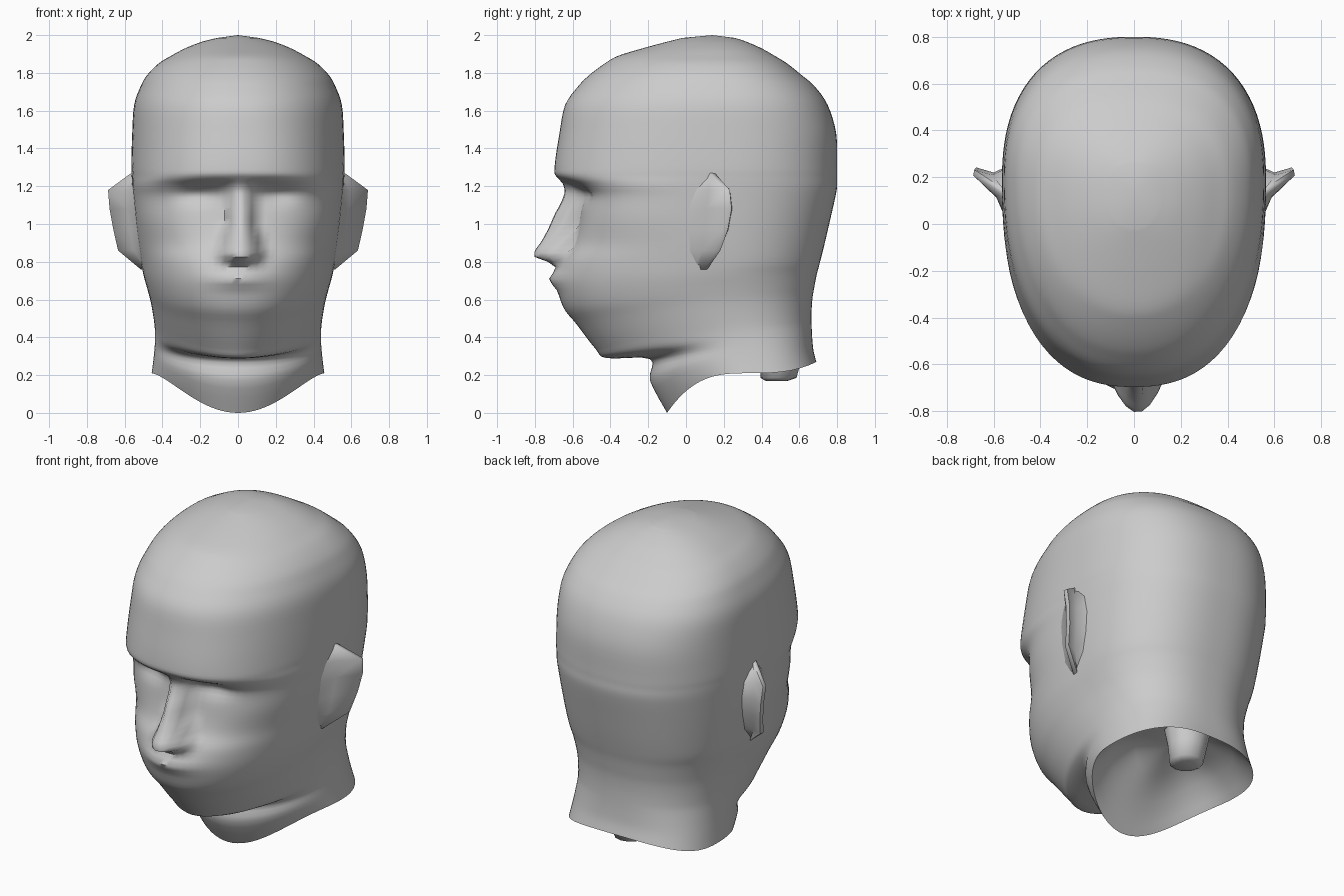
import bpy, bmesh, math

if "Cube" in bpy.data.objects:
    bpy.data.objects.remove(bpy.data.objects["Cube"])


def finish(bm, name, angle=60):
    bmesh.ops.recalc_face_normals(bm, faces=bm.faces)
    me = bpy.data.meshes.new(name)
    bm.to_mesh(me)
    bm.free()
    ob = bpy.data.objects.new(name, me)
    bpy.context.collection.objects.link(ob)
    bpy.ops.object.select_all(action='DESELECT')
    ob.select_set(True)
    bpy.context.view_layer.objects.active = ob
    bpy.ops.object.shade_smooth_by_angle(angle=math.radians(angle))
    return ob


def bridge(bm, a, b):
    for i in range(len(a)):
        j = (i + 1) % len(a)
        bm.faces.new((a[i], a[j], b[j], b[i]))


def fan(bm, ring, co):
    tip = bm.verts.new(co)
    for i in range(len(ring)):
        bm.faces.new((ring[i], ring[(i + 1) % len(ring)], tip))


def lerp_table(table, z):
    if z <= table[0][0]:
        return table[0][1]
    for (z0, a), (z1, b) in zip(table, table[1:]):
        if z <= z1:
            return a + (b - a) * (z - z0) / (z1 - z0)
    return table[-1][1]


def catmull(p0, p1, p2, p3, t):
    return [0.5 * (2 * b + (c - a) * t + (2 * a - 5 * b + 4 * c - d) * t ** 2
                   + (3 * b - a - 3 * c + d) * t ** 3)
            for a, b, c, d in zip(p0, p1, p2, p3)]


# Neck and jaw sections: front y, front z, half width, side y, side z, back y, back z, squareness
sections = [
    (-.10, .00, .457, .33, .21, .69, .27, 2.0),
    (-.19, .17, .447, .31, .29, .675, .33, 2.0),
    (-.19, .285, .44, .28, .37, .668, .40, 2.0),
    (-.42, .29, .44, .25, .44, .665, .47, 1.8),
    (-.48, .34, .448, .22, .51, .665, .54, 1.85),
    (-.58, .47, .462, .19, .59, .67, .61, 2.0),
    (-.65, .56, .48, .17, .66, .68, .67, 2.1),
    (-.68, .68, .50, .16, .73, .693, .735, 2.2),
]
# Level skull sections: z, front y, back y, half width
skull = [
    (.80, -.66, .71, .515), (.90, -.60, .735, .53), (1.03, -.565, .765, .545),
    (1.14, -.56, .79, .555), (1.20, -.60, .80, .56), (1.25, -.685, .80, .563),
    (1.31, -.695, .80, .565), (1.48, -.67, .795, .56), (1.63, -.64, .75, .55),
    (1.73, -.57, .68, .515), (1.79, -.51, .61, .48), (1.85, -.43, .535, .42),
    (1.89, -.36, .47, .355), (1.93, -.23, .40, .28), (1.965, -.10, .32, .19),
    (1.985, -.02, .26, .11),
]
square = [(.80, 2.35), (.90, 2.5), (1.03, 2.8), (1.2, 2.8), (1.26, 2.4), (1.5, 2.3), (1.9, 2.1)]
for z, yf, yb, w in skull:
    mid = .18 if z < 1.7 else .18 - (z - 1.7) * .2
    sections.append((yf, z, w, mid, z, yb, z, lerp_table(square, z)))

# Face relief: nose height and half width by z
nose_h = [(.76, 0), (.79, .04), (.83, .17), (.87, .18), (1.05, .14), (1.15, .09), (1.2, .05), (1.24, 0)]
nose_w = [(.76, .12), (.85, .13), (1.0, .085), (1.2, .07)]


def relief(x, z):
    u = (x - .015) / lerp_table(nose_w, z)
    d = lerp_table(nose_h, z) * max(0, 1 - u * u)
    d += .045 * math.exp(-(x / .15) ** 2 - ((z - .71) / .045) ** 2)        # lips
    d -= .04 * math.exp(-((abs(x) - .21) / .10) ** 2 - ((z - 1.16) / .05) ** 2)  # eye sockets
    return d


# Head: closed rings lofted from the neck rim up to the crown
SEG, SUB = 96, 4
bm = bmesh.new()
prev = rim = None
last = len(sections) - 1
for i in range(last * SUB + 1):
    k = min(i // SUB, last - 1)
    row = catmull(sections[max(k - 1, 0)], sections[k], sections[k + 1],
                  sections[min(k + 2, last)], i / SUB - k)
    yf, zf, w, yc, zs, yb, zb, n = row
    power = 1 + 2 * max(0, 1 - i / SUB / 2)
    back_n = 2.4 if i > 3 * SUB else 2.7 - .1 * i / SUB
    ring = []
    for j in range(SEG):
        a = 2 * math.pi * j / SEG
        c, s = math.cos(a), math.sin(a)
        m = n if s < 0 else min(back_n, 2.7)
        r = (abs(c) ** m + abs(s) ** m) ** (-1 / m)
        x, f = w * c * r, abs(s * r)
        ye, ze = (yf, zf) if s < 0 else (yb, zb)
        y = yc + (ye - yc) * f
        z = zs + (ze - zs) * f ** power
        if s < 0:
            y -= relief(x, z)
        ring.append(bm.verts.new((x, y, max(z, 0))))
    if prev:
        bridge(bm, prev, ring)
    else:
        rim = ring
    prev = ring
fan(bm, prev, (0, .14, 2.0))

# Hollow underside of the neck, dished up inside the rim
outer = rim
for s, lift in [(.93, .03), (.75, .11), (.45, .16)]:
    ring = [bm.verts.new((v.co.x * s, .32 + (v.co.y - .32) * s,
                          .22 + (v.co.z - .22) * s + lift)) for v in rim]
    bridge(bm, outer, ring)
    outer = ring
fan(bm, outer, (0, .32, .39))
finish(bm, "head")

# Ears: backward flaring wedges, each level = z, front x, front y, rim x, rim y
bm = bmesh.new()
levels = [(.76, .49, .04, .515, .10), (.86, .51, .0, .635, .17), (.97, .525, -.01, .66, .21),
          (1.08, .535, -.01, .68, .23), (1.18, .54, .02, .688, .22), (1.27, .54, .08, .565, .14)]
prev = None
for z, fx, fy, rx, ry in levels:
    pts = [(fx, fy), (fx + (rx - fx) * .35, fy + (ry - fy) * .5), (rx, ry - .012),
           (rx - .005, ry + .012), (fx + (rx - fx) * .45, ry - .01), (fx - .02, ry + .03)]
    ring = [bm.verts.new((x, y, z)) for x, y in pts]
    if prev:
        bridge(bm, prev, ring)
    else:
        bm.faces.new(ring)
    prev = ring
bm.faces.new(prev)
ears = finish(bm, "ears", 75)
ears.modifiers.new("mirror", 'MIRROR')

# Spine stub inside the neck hollow
bm = bmesh.new()
prev = None
for z, y, r in [(.17, .48, .06), (.185, .49, .095), (.28, .50, .11), (.38, .50, .13)]:
    ring = [bm.verts.new((.03 + r * math.cos(t * math.pi / 6), y + r * math.sin(t * math.pi / 6), z))
            for t in range(12)]
    if prev:
        bridge(bm, prev, ring)
    else:
        bm.faces.new(ring)
    prev = ring
bm.faces.new(prev)
finish(bm, "spine_stub")
